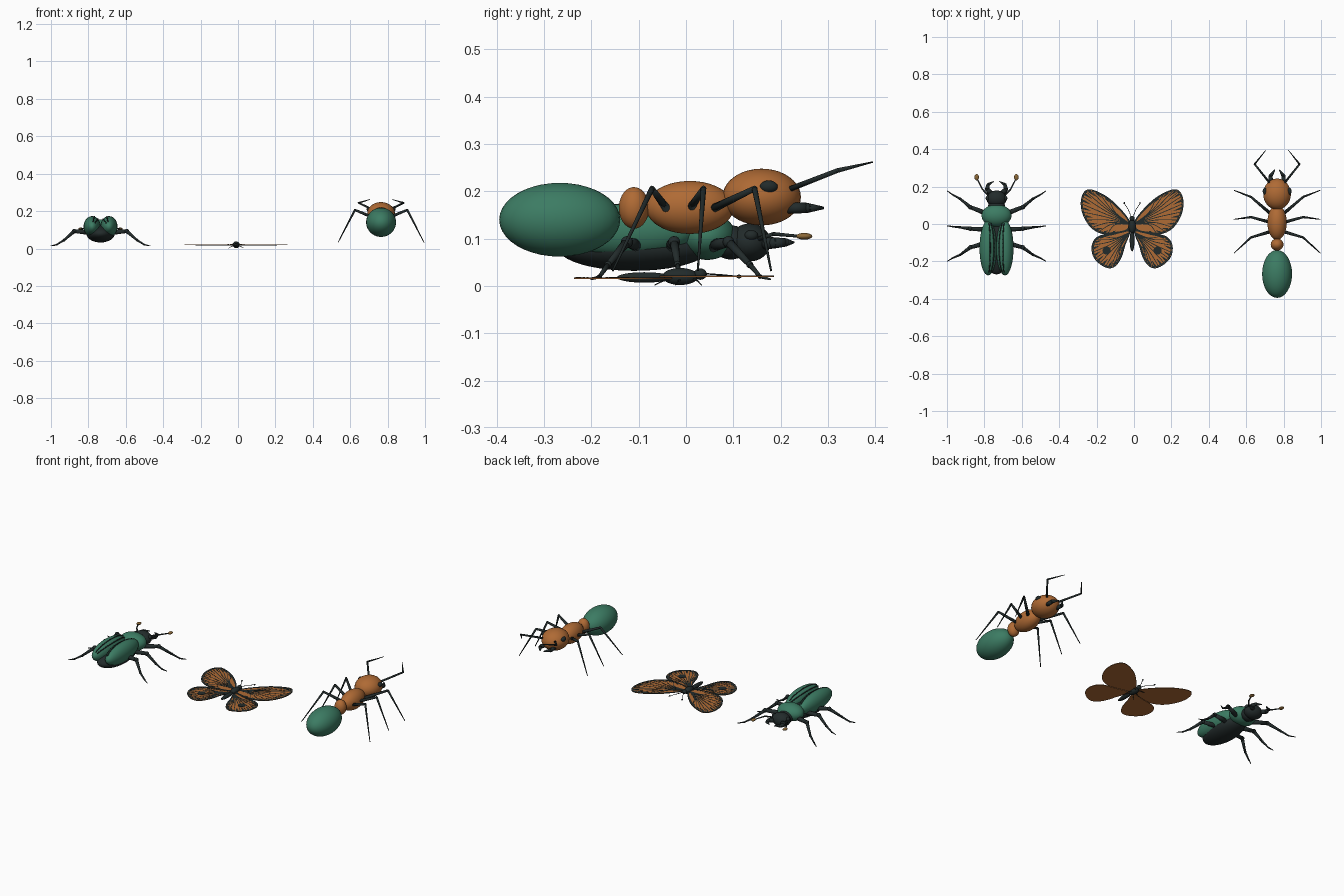
import bpy, bmesh, math
from mathutils import Vector, Matrix

if "Cube" in bpy.data.objects:
    bpy.data.objects.remove(bpy.data.objects["Cube"])


def material(name, rgb):
    m = bpy.data.materials.new(name)
    m.use_nodes = True
    m.diffuse_color = (*rgb, 1)
    m.node_tree.nodes["Principled BSDF"].inputs["Base Color"].default_value = (*rgb, 1)
    return m


ORANGE = material("rust orange", (0.43, 0.145, 0.035))
GREEN = material("beetle green", (0.045, 0.2, 0.125))
BLACK = material("dark shell", (0.016, 0.024, 0.024))
BROWN = material("club brown", (0.26, 0.14, 0.04))


def finish(bm, name, mat, smooth=True):
    me = bpy.data.meshes.new(name)
    bmesh.ops.recalc_face_normals(bm, faces=bm.faces)
    for f in bm.faces:
        f.smooth = smooth
    bm.to_mesh(me)
    bm.free()
    me.materials.append(mat)
    ob = bpy.data.objects.new(name, me)
    bpy.context.collection.objects.link(ob)
    return ob


def ellipsoid(name, center, radii, mat, tilt=0):
    bm = bmesh.new()
    m = Matrix.Translation(center) @ Matrix.Rotation(tilt, 4, 'X') @ Matrix.Diagonal((*radii, 1))
    bmesh.ops.create_uvsphere(bm, u_segments=32, v_segments=20, radius=1, matrix=m)
    return finish(bm, name, mat)


def limb(name, pts, radii, mat, joint=1.0):
    """Tapered segments through pts, with a ball at every inner joint."""
    bm = bmesh.new()
    pts = [Vector(p) for p in pts]
    for i in range(len(pts) - 1):
        a, b = pts[i], pts[i + 1]
        rot = (b - a).to_track_quat('Z', 'Y').to_matrix().to_4x4()
        bmesh.ops.create_cone(bm, cap_ends=True, segments=12, radius1=radii[i],
                              radius2=radii[i + 1], depth=(b - a).length,
                              matrix=Matrix.Translation((a + b) / 2) @ rot)
        if i:
            bmesh.ops.create_uvsphere(bm, u_segments=12, v_segments=8,
                                      radius=radii[i] * joint, matrix=Matrix.Translation(a))
    return finish(bm, name, mat)


def sided(cx, s, pts):
    return [(cx + s * x, y, z) for x, y, z in pts]


def spline(pts, steps=6, closed=True):
    """Catmull-Rom points through a flat outline."""
    v = [Vector(p) for p in pts]
    n, out = len(v), []
    for i in range(n if closed else n - 1):
        if closed:
            a, b, c, d = (v[(i + k) % n] for k in (-1, 0, 1, 2))
        else:
            a, b, c, d = (v[min(max(i + k, 0), n - 1)] for k in (-1, 0, 1, 2))
        for j in range(steps):
            t = j / steps
            out.append(b + (c - a) * t / 2 + (a - b * 2.5 + c * 2 - d / 2) * t * t
                       + (b * 1.5 - a / 2 - c * 1.5 + d / 2) * t ** 3)
    return out if closed else out + [v[-1]]


SIDES = ((1, "left"), (-1, "right"))

# ---------- Ant ----------
AX = 0.765
ellipsoid("ant_abdomen", (AX, -0.267, 0.14), (0.08, 0.128, 0.078), GREEN)
ellipsoid("ant_waist", (AX, -0.11, 0.165), (0.034, 0.032, 0.044), ORANGE)
ellipsoid("ant_thorax", (AX, 0.008, 0.166), (0.052, 0.093, 0.056), ORANGE)
ellipsoid("ant_head", (AX, 0.16, 0.188), (0.074, 0.083, 0.06), ORANGE)
for s, side in SIDES:
    ellipsoid("ant_eye_" + side, (AX + s * 0.065, 0.175, 0.21), (0.012, 0.019, 0.013), BLACK)
    limb("ant_mandible_" + side,
         sided(AX, s, [(0.032, 0.215, 0.165), (0.035, 0.255, 0.165), (0.012, 0.29, 0.165)]),
         (0.012, 0.011, 0.003), BLACK)
    limb("ant_antenna_" + side,
         sided(AX, s, [(0.04, 0.22, 0.205), (0.12, 0.32, 0.244), (0.06, 0.395, 0.262)]),
         (0.006, 0.005, 0.0015), BLACK)
    for part, hip, knee, tip in (("front", 0.06, 0.145, 0.18), ("middle", 0.01, 0.037, 0.025),
                                 ("hind", -0.042, -0.072, -0.155)):
        limb(f"ant_{part}_leg_{side}",
             sided(AX, s, [(0.04, hip, 0.165), (0.14, knee, 0.206), (0.23, tip, 0.032)]),
             (0.009, 0.006, 0.002), BLACK)

# ---------- Beetle ----------
BX = -0.735
ellipsoid("beetle_belly", (BX, -0.11, 0.08), (0.076, 0.16, 0.048), BLACK)
ellipsoid("beetle_pronotum", (BX, 0.045, 0.105), (0.08, 0.06, 0.05), GREEN)
ellipsoid("beetle_neck", (BX, 0.095, 0.092), (0.045, 0.04, 0.036), BLACK)
ellipsoid("beetle_head", (BX, 0.135, 0.092), (0.054, 0.044, 0.04), BLACK)
for s, side in SIDES:
    c, r = (0.045, -0.128, 0.117), (0.046, 0.147, 0.056)
    ellipsoid("beetle_wing_case_" + side, (BX + s * c[0], c[1], c[2]), r, GREEN)
    # raised dark ridges along each wing case
    for k, a in enumerate((-0.25, -0.75)):
        path = []
        for j in range(15):
            t = -1.1 + 2.2 * j / 14
            path.append((c[0] + r[0] * math.sin(a) * math.cos(t), c[1] + r[1] * math.sin(t),
                         c[2] + r[2] * math.cos(a) * math.cos(t)))
        limb(f"beetle_ridge_{side}_{k + 1}", sided(BX, s, path), [0.003] * 15, BLACK)
    ellipsoid("beetle_eye_" + side, (BX + s * 0.047, 0.138, 0.107), (0.011, 0.014, 0.011), BLACK)
    limb("beetle_mandible_" + side,
         sided(BX, s, [(0.03, 0.165, 0.09), (0.05, 0.185, 0.091), (0.045, 0.21, 0.092),
                       (0.015, 0.228, 0.092)]), (0.013, 0.012, 0.009, 0.002), BLACK)
    limb("beetle_antenna_" + side,
         sided(BX, s, [(0.045, 0.155, 0.1), (0.075, 0.185, 0.11), (0.103, 0.24, 0.105)]),
         (0.005, 0.004, 0.003), BLACK)
    ellipsoid("beetle_antenna_club_" + side, (BX + s * 0.106, 0.25, 0.105),
              (0.012, 0.017, 0.007), BROWN)
    for part, hip, knee, ankle, tip in (("front", 0.055, 0.09, 0.135, 0.178),
                                        ("middle", -0.03, -0.025, -0.018, -0.01),
                                        ("hind", -0.1, -0.125, -0.165, -0.2)):
        limb(f"beetle_{part}_leg_{side}",
             sided(BX, s, [(0.05, hip, 0.085), (0.14, knee, 0.093), (0.195, ankle, 0.045),
                           (0.235, (ankle + tip) / 2, 0.02), (0.265, tip, 0.014)]),
             (0.014, 0.01, 0.006, 0.004, 0.002), BLACK, 1.25)

# ---------- Butterfly ----------
CX, WZ = -0.01, 0.017
FORE = [(.015, .02), (.07, .09), (.14, .15), (.22, .185), (.26, .168), (.275, .11),
        (.26, .04), (.215, -.025), (.15, -.055), (.07, -.05), (.015, -.03)]
HIND = [(.015, -.03), (.09, -.045), (.18, -.065), (.215, -.11), (.21, -.17), (.175, -.213),
        (.125, -.237), (.085, -.222), (.055, -.175), (.035, -.11), (.015, -.06)]


def plate(name, polys, s, z, thick, mat):
    """Thin flat plate from outlines given on the left side."""
    bm = bmesh.new()
    for poly in polys:
        f = bm.faces.new([bm.verts.new((CX + s * p[0], p[1], z)) for p in poly])
        up = bmesh.ops.extrude_face_region(bm, geom=[f], use_keep_orig=True)["geom"]
        for e in up:
            if isinstance(e, bmesh.types.BMVert):
                e.co.z += thick
    return finish(bm, name, mat, False)


def strip(path, w0, w1):
    """Tapered flat ribbon outline along a path."""
    n = len(path) - 1
    left, right = [], []
    for i, p in enumerate(path):
        d = (path[min(i + 1, n)] - path[max(i - 1, 0)]).normalized()
        w = w0 + (w1 - w0) * i / n
        left.append(p + Vector((-d.y, d.x)) * w)
        right.append(p - Vector((-d.y, d.x)) * w)
    return left + right[::-1]


def disc(c, r):
    return [(c[0] + r * math.cos(k * math.pi / 8), c[1] + r * math.sin(k * math.pi / 8))
            for k in range(16)]


for s, side in SIDES:
    for wing, pts, root, z in (("forewing", FORE, (0.01, 0.0), WZ + 0.002),
                               ("hindwing", HIND, (0.012, -0.045), WZ - 0.002)):
        edge = spline(pts)
        n = len(edge)
        root = Vector(root)
        mid = sum(edge, Vector((0, 0))) / n
        inner = [p + (mid - p).normalized() * 0.012 for p in edge]
        plate(f"{wing}_{side}", [edge], s, z, 0.002, ORANGE)
        ring = [(edge[i], edge[(i + 1) % n], inner[(i + 1) % n], inner[i]) for i in range(n)]
        plate(f"{wing}_border_{side}", ring, s, z + 0.002, 0.001, BLACK)
        # veins fan from the root, with short streaks between them
        marks = []
        for i in range(10, 52, 4):
            tip = inner[i]
            bend = (root + tip) / 2 + (mid - (root + tip) / 2) * 0.25
            marks.append(strip(spline([root, bend, tip], 5, False), 0.0025, 0.0018))
            q = inner[i + 2]
            marks.append(strip([q, q + (root - q) * 0.16], 0.006, 0.0008))
        plate(f"{wing}_veins_{side}", marks, s, z + 0.002, 0.0008, BLACK)
        dots = [disc((edge[i] + inner[i]) / 2, 0.0025) for i in range(18, 48, 3)]
        plate(f"{wing}_border_dots_{side}", dots, s, z + 0.003, 0.0006, ORANGE)
    plate("hindwing_spot_" + side, [disc((0.136, -0.142), 0.022)], s, WZ, 0.0015, BLACK)
    limb("butterfly_antenna_" + side,
         sided(CX, s, [(0.005, 0.04, 0.026), (0.022, 0.08, 0.023), (0.042, 0.11, 0.02)]),
         (0.0015, 0.0015, 0.0015), BLACK)
    ellipsoid("butterfly_antenna_tip_" + side, (CX + s * 0.042, 0.112, 0.02),
              (0.004, 0.006, 0.004), BLACK)
    for k, y in enumerate((0.015, -0.01, -0.03)):
        limb(f"butterfly_leg_{side}_{k + 1}",
             sided(CX, s, [(0.008, y, 0.014), (0.025, y * 1.6, 0.011), (0.04, y * 2.2, 0.002)]),
             (0.002, 0.0016, 0.001), BLACK)

ellipsoid("butterfly_abdomen", (CX, -0.088, 0.018), (0.013, 0.058, 0.011), BLACK)
ellipsoid("butterfly_thorax", (CX, -0.012, 0.02), (0.019, 0.038, 0.018), BLACK)
ellipsoid("butterfly_head", (CX, 0.03, 0.025), (0.014, 0.014, 0.012), BLACK)
